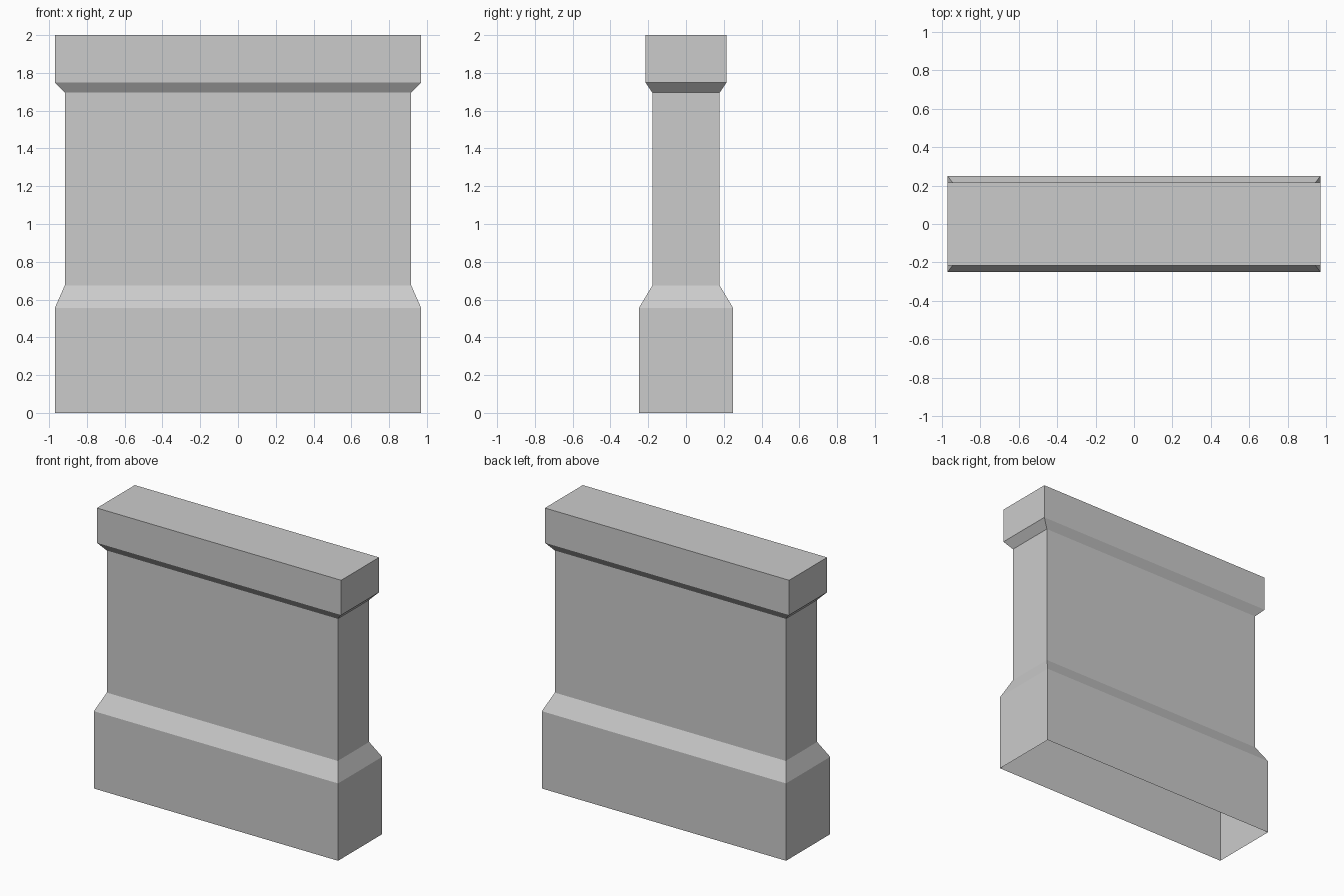
import bpy, bmesh

if "Cube" in bpy.data.objects:
    bpy.data.objects.remove(bpy.data.objects["Cube"])

stone = bpy.data.materials.new("grey_stone")
stone.diffuse_color = (0.6, 0.6, 0.6, 1.0)
stone.use_nodes = True
stone.node_tree.nodes["Principled BSDF"].inputs["Base Color"].default_value = stone.diffuse_color

# Stacked rectangular sections: half width, half depth, height
sections = [
    (0.97, 0.25, 0.0),     # plinth foot
    (0.97, 0.25, 0.555),   # plinth shoulder
    (0.917, 0.178, 0.675), # wall bottom
    (0.917, 0.178, 1.695), # wall top
    (0.97, 0.215, 1.75),   # coping underside
    (0.97, 0.215, 2.0),    # coping top
]

bm = bmesh.new()
rings = [[bm.verts.new((sx * w, sy * d, z))
          for sx, sy in ((-1, -1), (1, -1), (1, 1), (-1, 1))]
         for w, d, z in sections]

# Side faces between neighbouring sections
for low, high in zip(rings, rings[1:]):
    for i in range(4):
        j = (i + 1) % 4
        bm.faces.new((low[i], low[j], high[j], high[i]))

# Closed coping top; the foot stays open
bm.faces.new(rings[-1])

mesh = bpy.data.meshes.new("parapet_wall")
bm.to_mesh(mesh)
bm.free()
mesh.materials.append(stone)
wall = bpy.data.objects.new("parapet_wall", mesh)
bpy.context.collection.objects.link(wall)
